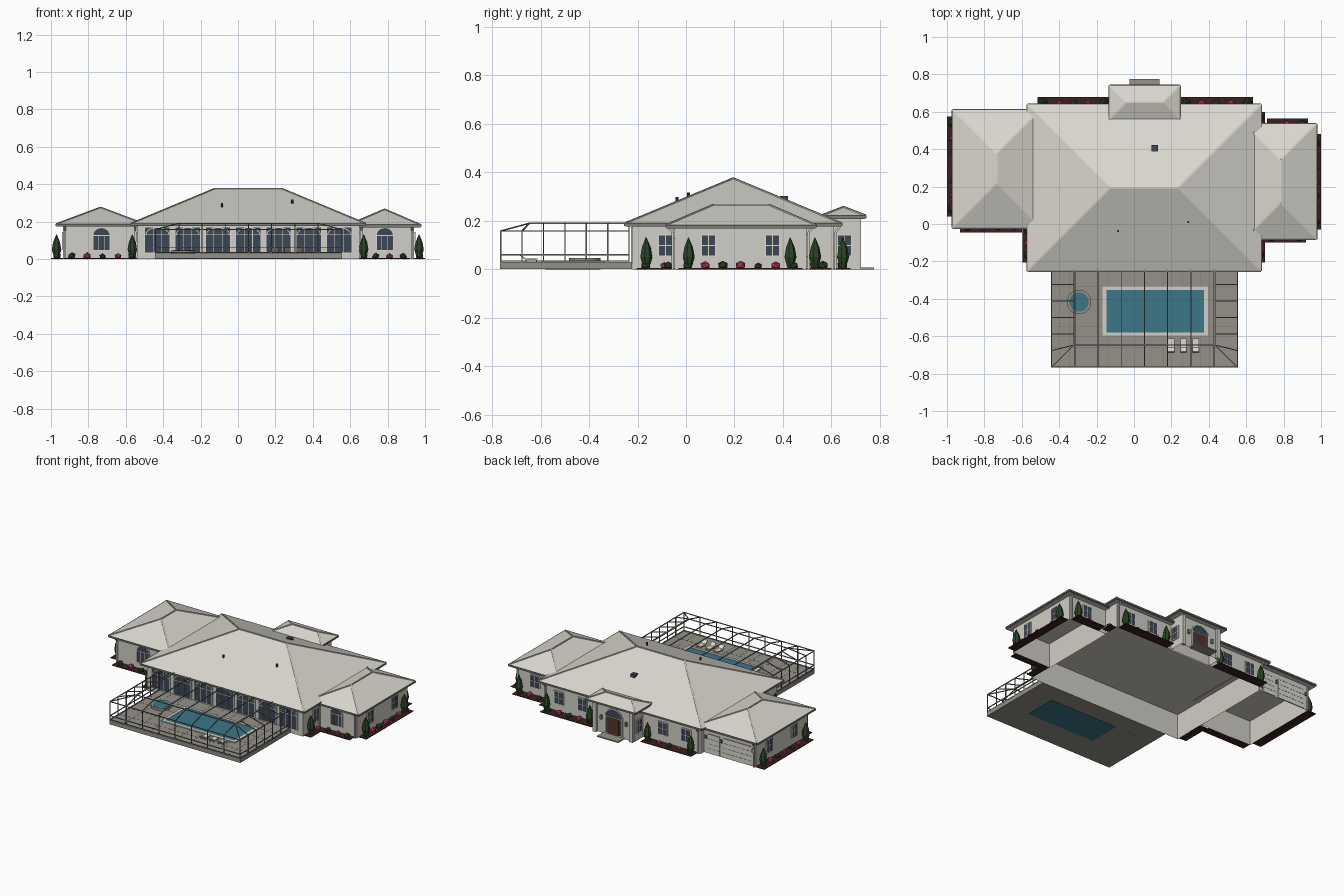
import bpy, bmesh, math, random
from mathutils import Matrix, Vector

if "Cube" in bpy.data.objects:
    bpy.data.objects.remove(bpy.data.objects["Cube"])

random.seed(4)
COLORS = {
    "roof_white": (0.70, 0.68, 0.62), "wall_cream": (0.64, 0.62, 0.57),
    "frame_grey": (0.20, 0.20, 0.19), "deck_stone": (0.30, 0.285, 0.25),
    "pool_water": (0.045, 0.18, 0.25), "window_glass": (0.045, 0.062, 0.09),
    "door_brown": (0.09, 0.035, 0.02), "flower_pink": (0.42, 0.045, 0.12),
    "leaf_green": (0.025, 0.06, 0.02), "mulch_brown": (0.045, 0.015, 0.014)}
MATS = {}
for n, c in COLORS.items():
    MATS[n] = bpy.data.materials.new(n)
    MATS[n].diffuse_color = (*c, 1)

PARTS = {}


def part(name, mat):
    return PARTS.setdefault(name, (bmesh.new(), [mat]))[0]


def box(bm, x0, x1, y0, y1, z0, z1, M=Matrix()):
    T = Matrix.Translation(((x0 + x1) / 2, (y0 + y1) / 2, (z0 + z1) / 2))
    S = Matrix.Diagonal((x1 - x0, y1 - y0, z1 - z0, 1))
    return bmesh.ops.create_cube(bm, size=1, matrix=M @ T @ S)


def bar(bm, a, b, t, M=Matrix()):
    a, b = M @ Vector(a), M @ Vector(b)
    d = b - a
    R = d.to_track_quat('Z', 'Y').to_matrix().to_4x4()
    S = Matrix.Diagonal((t, t, d.length, 1))
    bmesh.ops.create_cube(bm, size=1, matrix=Matrix.Translation((a + b) / 2) @ R @ S)


def cone(bm, x, y, z0, z1, r0, r1, seg=8):
    bmesh.ops.create_cone(bm, cap_ends=True, segments=seg, radius1=r0, radius2=r1,
                          depth=z1 - z0, matrix=Matrix.Translation((x, y, (z0 + z1) / 2)))


def plate(bm, outline, d, M):
    # flat outline (u, v) on a wall, standing out by d
    back = [bm.verts.new(M @ Vector((u, 0, v))) for u, v in outline]
    front = [bm.verts.new(M @ Vector((u, -d, v))) for u, v in outline]
    bm.faces.new(front)
    for i in range(len(back)):
        j = (i + 1) % len(back)
        bm.faces.new((front[i], back[i], back[j], front[j]))


def wall_frame(x, y, deg):
    return Matrix.Translation((x, y, 0)) @ Matrix.Rotation(math.radians(deg), 4, 'Z')


def window(x, y, deg, w, z0, z1, rise=0, cols=2, rows=(0.5,)):
    M, h = wall_frame(x, y, deg), w / 2
    pts = [(-h, z0), (h, z0)]
    if rise:
        pts += [(h * math.cos(math.pi * k / 10), z1 - rise + rise * math.sin(math.pi * k / 10))
                for k in range(11)]
    else:
        pts += [(h, z1), (-h, z1)]
    plate(part("window_panes", "window_glass"), pts, 0.004, M)
    fr = part("window_frames", "roof_white")
    for p, q in zip(pts, pts[1:] + pts[:1]):
        bar(fr, (p[0], -0.003, p[1]), (q[0], -0.003, q[1]), 0.006, M)
    for k in range(1, cols):
        u = -h + w * k / cols
        bar(fr, (u, -0.004, z0), (u, -0.004, z1 - rise), 0.003, M)
    for f in rows:
        v = z0 + (z1 - z0) * f
        bar(fr, (-h, -0.004, v), (h, -0.004, v), 0.004, M)


def walls(name, x0, x1, y0, y1, z1):
    bm = part(name, "wall_cream")
    box(bm, x0, x1, y0, y1, 0, z1)
    bmesh.ops.delete(bm, geom=[f for f in bm.faces if abs(f.normal.z) > 0.5], context='FACES_ONLY')


def hip_roof(name, x0, x1, y0, y1, ze, zr):
    bm = part(name, "roof_white")
    PARTS[name][1].extend(["frame_grey", "wall_cream"])
    cx, cy = (x0 + x1) / 2, (y0 + y1) / 2
    r = min(x1 - x0, y1 - y0) / 2
    dx, dy = (x1 - x0) / 2 - r, (y1 - y0) / 2 - r
    cor = [(x0, y0), (x1, y0), (x1, y1), (x0, y1)]
    ridge = [Vector((cx - dx, cy - dy, zr)), Vector((cx + dx, cy + dy, zr))]
    lo = [bm.verts.new((*c, ze - 0.014)) for c in cor]
    hi = [bm.verts.new((*c, ze)) for c in cor]
    a, b = [bm.verts.new(p) for p in ridge]
    own = [a, b, b, a] if dx > dy else [a, a, b, b]
    bm.faces.new(lo[::-1])
    for i in range(4):
        j = (i + 1) % 4
        bm.faces.new((lo[i], lo[j], hi[j], hi[i]))
        bm.faces.new([hi[i], hi[j], own[j]] + ([own[i]] if own[i] != own[j] else []))
    bm.normal_update()
    for f in bm.faces:
        f.material_index = 0 if f.normal.z > 0.1 else (2 if f.normal.z < -0.1 else 1)
    # ridge caps and gutters
    cap, gut = part("ridge_caps", "roof_white"), part("gutters", "frame_grey")
    bar(cap, *ridge, 0.008)
    for i in range(4):
        bar(cap, (*cor[i], ze), own[i].co, 0.008)
        bar(gut, (*cor[i], ze - 0.005), (*cor[(i + 1) % 4], ze - 0.005), 0.011)


# house body and roofs
walls("main_walls", -0.54, 0.65, -0.22, 0.61, 0.18)
walls("left_wing_walls", -0.935, -0.535, 0.012, 0.575, 0.18)
walls("right_wing_walls", 0.645, 0.942, -0.048, 0.498, 0.172)
walls("entry_walls", -0.10, 0.21, 0.60, 0.705, 0.212)
hip_roof("main_roof", -0.57, 0.68, -0.25, 0.64, 0.19, 0.375)
hip_roof("left_wing_roof", -0.97, -0.50, -0.02, 0.61, 0.187, 0.275)
hip_roof("right_wing_roof", 0.593, 0.975, -0.08, 0.535, 0.183, 0.265)
hip_roof("entry_roof", -0.132, 0.245, 0.56, 0.74, 0.222, 0.257)

# windows
for k in range(7):
    x = 0.055 + (k - 3) * 0.162
    window(x, -0.22, 0, 0.136, 0.032, 0.172, 0, 3, (0.7,))
    fr = part("window_arches", "roof_white")
    arc = [(x + 0.062 * math.cos(t * math.pi / 8), -0.225, 0.13 + 0.038 * math.sin(t * math.pi / 8))
           for t in range(9)]
    for p, q in zip(arc, arc[1:]):
        bar(fr, p, q, 0.004)
for x, y in ((-0.73, 0.012), (0.785, -0.048)):
    window(x, y, 0, 0.092, 0.045, 0.168, 0.04, 3, (0.65,))
for x in (-0.43, -0.25, 0.36, 0.54):
    window(x, 0.61, 180, 0.07, 0.055, 0.142)
window(0.80, 0.498, 180, 0.07, 0.055, 0.142)
for x, y, a in ((0.942, 0.093, 90), (0.942, 0.357, 90), (0.65, -0.085, 90), (0.21, 0.655, 90),
                (-0.935, 0.16, -90), (-0.935, 0.43, -90), (-0.54, -0.085, -90), (-0.10, 0.655, -90)):
    window(x, y, a, 0.06, 0.055, 0.142)

# entry: door, arched light, columns, lamps, steps
window(0.055, 0.705, 180, 0.13, 0.012, 0.185, 0.055, 1, (0.66,))
box(part("front_door", "door_brown"), 0.015, 0.095, 0.705, 0.712, 0.012, 0.122)
for x in (-0.085, 0.195):
    box(part("entry_columns", "wall_cream"), x - 0.013, x + 0.013, 0.70, 0.722, 0, 0.21)
for x in (-0.04, 0.15):
    box(part("wall_lamps", "frame_grey"), x - 0.007, x + 0.007, 0.705, 0.718, 0.095, 0.122)
box(part("entry_step", "deck_stone"), -0.025, 0.135, 0.70, 0.775, 0, 0.008)

# garage doors with panel grooves
for x0, x1 in ((-0.90, -0.69), (-0.66, -0.57)):
    box(part("garage_doors", "roof_white"), x0, x1, 0.573, 0.580, 0.003, 0.135)
    for z in (0.036, 0.069, 0.102, 0.135):
        bar(part("garage_grooves", "frame_grey"), (x0, 0.58, z), (x1, 0.58, z), 0.002)
for x in (-0.915, -0.675, -0.555):
    box(part("wall_lamps", "frame_grey"), x - 0.006, x + 0.006, 0.575, 0.585, 0.10, 0.122)

# downspouts with a kink under the eave
for x, y, ex, ey in ((-0.925, 0.005, 0, -0.022), (-0.55, 0.005, 0, -0.022), (0.93, -0.055, 0, -0.022),
                     (0.66, -0.055, 0, -0.022), (0.93, 0.505, 0, 0.022), (-0.925, 0.582, 0, 0.022),
                     (0.64, 0.617, 0, 0.02), (-0.525, 0.617, 0, 0.02)):
    ds = part("downspouts", "wall_cream")
    bar(ds, (x, y, 0), (x, y, 0.155), 0.009)
    bar(ds, (x, y, 0.153), (x + ex, y + ey, 0.178), 0.009)

# roof vents
for x, y, z in ((-0.085, -0.037, 0.278), (0.29, 0.01, 0.298)):
    cone(part("vent_pipes", "window_glass"), x, y, z - 0.02, z + 0.02, 0.006, 0.006)
box(part("roof_vent", "window_glass"), 0.094, 0.128, 0.388, 0.422, 0.27, 0.302)

# pool deck with paving joints
DX0, DX1, DY0, DY1, DZ = -0.443, 0.555, -0.768, -0.222, 0.03
box(part("pool_deck", "deck_stone"), DX0, DX1, DY0, DY1, 0.002, DZ)
joints = part("paving_joints", "frame_grey")
for k in range(1, 10):
    x = DX0 + k * 0.1
    box(joints, x - 0.001, x + 0.001, DY0, DY1, DZ, DZ + 0.0006)
for k in range(1, 5):
    y = DY0 + k * 0.109
    box(joints, DX0, DX1, y - 0.001, y + 0.001, DZ, DZ + 0.0006)

# pool and spa
cop = part("pool_coping", "wall_cream")
for x0, x1, y0, y1 in ((-0.168, -0.148, -0.597, -0.335), (0.375, 0.395, -0.597, -0.335),
                       (-0.148, 0.375, -0.597, -0.579), (-0.148, 0.375, -0.353, -0.335)):
    box(cop, x0, x1, y0, y1, 0.025, 0.037)
box(part("pool_water", "pool_water"), -0.148, 0.375, -0.579, -0.353, 0, 0.034)
cone(part("spa_rim", "deck_stone"), -0.294, -0.417, 0.001, 0.046, 0.065, 0.065, 24)
cone(part("spa_water", "pool_water"), -0.294, -0.417, 0.04, 0.0475, 0.052, 0.052, 24)

# loungers
for x in (0.2, 0.265, 0.33):
    lg = part("loungers", "roof_white")
    box(lg, x - 0.017, x + 0.017, -0.665, -0.612, 0.038, 0.044)
    box(lg, x - 0.017, x + 0.017, -0.03, 0, 0, 0.006,
        Matrix.Translation((0, -0.663, 0.038)) @ Matrix.Rotation(math.radians(-40), 4, 'X'))
    for sx in (-0.014, 0.014):
        for y in (-0.66, -0.617):
            bar(lg, (x + sx, y, DZ), (x + sx, y, 0.04), 0.004)

# screened enclosure: posts, rails, sloped rim, flat top beams
en = part("screen_enclosure", "frame_grey")
X0, X1, Y0, Y1, ZW, ZT, IN, T = -0.44, 0.552, -0.765, -0.235, 0.158, 0.190, 0.118, 0.005
for z in (DZ + 0.004, 0.06, ZW):
    for a, b in (((X0, Y0), (X1, Y0)), ((X0, Y0), (X0, Y1)), ((X1, Y0), (X1, Y1))):
        bar(en, (*a, z), (*b, z), T)
for k in range(9):
    x = X0 + (X1 - X0) * k / 8
    xi = min(max(x, X0 + IN), X1 - IN)
    bar(en, (x, Y0, DZ), (x, Y0, ZW), T)
    bar(en, (x, Y0, ZW), (xi, Y0 + IN, ZT), T)
    bar(en, (xi, Y0 + IN, ZT), (xi, Y1, ZT), T)
for k in range(7):
    y = Y0 + (Y1 - Y0) * k / 6
    yi = max(y, Y0 + IN)
    for x, xi in ((X0, X0 + IN), (X1, X1 - IN)):
        bar(en, (x, y, DZ), (x, y, ZW), T)
        bar(en, (x, y, ZW), (xi, yi, ZT), T)
for x in (X0 + IN, X1 - IN):
    bar(en, (x, Y0 + IN, ZT), (x, Y1, ZT), T)
bar(en, (X0 + IN, Y0 + IN, ZT), (X1 - IN, Y0 + IN, ZT), T)

# garden beds with alternating low bushes
for x0, x1, y0, y1 in ((-0.515, -0.13, 0.61, 0.68), (0.245, 0.635, 0.61, 0.68), (-1.0, -0.935, 0.04, 0.575),
                       (-0.93, -0.60, -0.045, 0.012), (0.942, 1.0, -0.03, 0.48), (0.70, 0.92, -0.10, -0.048),
                       (0.71, 0.93, 0.498, 0.565), (0.65, 0.70, -0.205, -0.05), (0.65, 0.70, 0.53, 0.60),
                       (-0.595, -0.54, -0.205, 0.0)):
    box(part("garden_beds", "mulch_brown"), x0, x1, y0, y1, 0, 0.005)
    L, along_x = max(x1 - x0, y1 - y0), x1 - x0 > y1 - y0
    n = max(1, round(L / 0.075))
    for k in range(n):
        t = (k + 0.5) / n
        x, y = ((x0 + (x1 - x0) * t, (y0 + y1) / 2) if along_x else ((x0 + x1) / 2, y0 + (y1 - y0) * t))
        bm = part("flower_bushes", "flower_pink") if k % 2 else part("green_bushes", "leaf_green")
        r = random.uniform(0.017, 0.023)
        M = Matrix.Translation((x, y, r * 0.75)) @ Matrix.Rotation(k, 4, 'Z') @ Matrix.Diagonal((1, 1, 0.85, 1))
        bmesh.ops.create_icosphere(bm, subdivisions=1, radius=r, matrix=M)

# tall pointed evergreens
for x, y in ((-0.97, 0.08), (-0.97, 0.54), (-0.565, -0.165), (0.672, -0.165), (0.968, 0.01), (0.968, 0.43),
             (0.90, 0.532), (0.61, 0.647), (0.28, 0.647), (-0.16, 0.647), (-0.49, 0.647)):
    ev = part("evergreens", "leaf_green")
    for z0, z1, r0, r1 in ((0, 0.05, 0.011, 0.026), (0.05, 0.09, 0.026, 0.019), (0.09, 0.132, 0.019, 0.001)):
        cone(ev, x, y, z0, z1, r0, r1, 7)

# turn every part into an object
for name, (bm, mats) in PARTS.items():
    if "roof" not in name:
        bmesh.ops.recalc_face_normals(bm, faces=bm.faces)
    me = bpy.data.meshes.new(name)
    bm.to_mesh(me)
    bm.free()
    for m in mats:
        me.materials.append(MATS[m])
    bpy.context.collection.objects.link(bpy.data.objects.new(name, me))

for m in bpy.data.materials:
    if m.users and not m.is_grease_pencil:
        m.use_nodes = True
        m.node_tree.nodes["Principled BSDF"].inputs["Base Color"].default_value = m.diffuse_color
